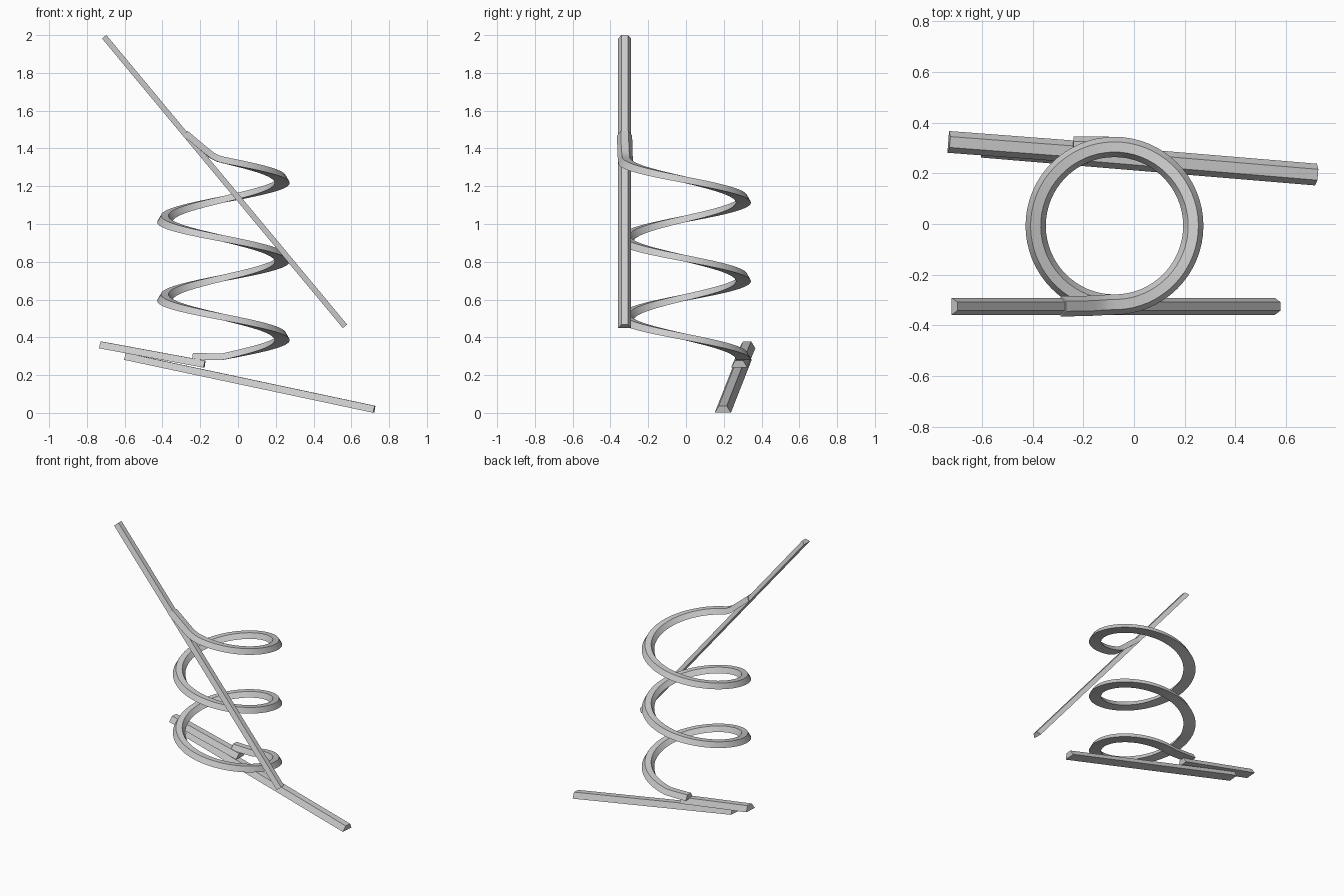
import bpy, bmesh, math
from mathutils import Vector

cube = bpy.data.objects.get("Cube")
if cube:
    bpy.data.objects.remove(cube)

grey = bpy.data.materials.new("plain_grey")
grey.use_nodes = True
grey.diffuse_color = (0.6, 0.6, 0.6, 1)
grey.node_tree.nodes["Principled BSDF"].inputs["Base Color"].default_value = (0.6, 0.6, 0.6, 1)


def sweep(name, path, width):
    """Sweep a half-hexagon, flat side down, along a path of its base centre."""
    path = [Vector(p) for p in path]
    height = width * math.sqrt(3) / 4
    section = [(-width / 2, 0), (width / 2, 0), (width / 4, height), (-width / 4, height)]
    bm = bmesh.new()
    rings = []
    for i, p in enumerate(path):
        tangent = (path[min(i + 1, len(path) - 1)] - path[max(i - 1, 0)]).normalized()
        side = tangent.cross(Vector((0, 0, 1))).normalized()
        up = side.cross(tangent)
        rings.append([bm.verts.new(p + side * s + up * h) for s, h in section])
    for a, b in zip(rings, rings[1:]):
        for k in range(4):
            n = (k + 1) % 4
            bm.faces.new((a[k], a[n], b[n], b[k]))
    bm.faces.new(rings[0])
    bm.faces.new(rings[-1])
    bmesh.ops.recalc_face_normals(bm, faces=bm.faces)
    mesh = bpy.data.meshes.new(name)
    bm.to_mesh(mesh)
    bm.free()
    mesh.materials.append(grey)
    obj = bpy.data.objects.new(name, mesh)
    bpy.context.collection.objects.link(obj)
    bpy.ops.object.select_all(action="DESELECT")
    obj.select_set(True)
    bpy.context.view_layer.objects.active = obj
    bpy.ops.object.shade_smooth_by_angle(angle=math.radians(30))


# Coil: two and a half turns, from the back up to the front
CX, CY, RADIUS, PITCH, STEPS = -0.077, -0.007, 0.311, 0.416, 160
coil = [(-0.24, 0.306, 0.283), (-0.16, 0.305, 0.281)]
for i in range(STEPS + 1):
    turn = 2.5 * i / STEPS
    a = math.pi / 2 - math.tau * turn
    coil.append((CX + RADIUS * math.cos(a), CY + RADIUS * math.sin(a), 0.281 + PITCH * turn))
# Upper end bends into the slanted rod
coil += [(-0.11, -0.319, 1.33), (-0.145, -0.321, 1.347),
         (-0.18, -0.323, 1.375), (-0.29, -0.325, 1.467)]
sweep("coil", coil, 0.08)

# Straight bars
sweep("upper_rod", [(-0.72, -0.325, 1.982), (0.555, -0.325, 0.449)], 0.068)
sweep("base_bar", [(-0.6, 0.305, 0.281), (0.718, 0.195, 0.001)], 0.086)
sweep("base_bar_extension", [(-0.733, 0.324, 0.342), (-0.18, 0.282, 0.24)], 0.086)
